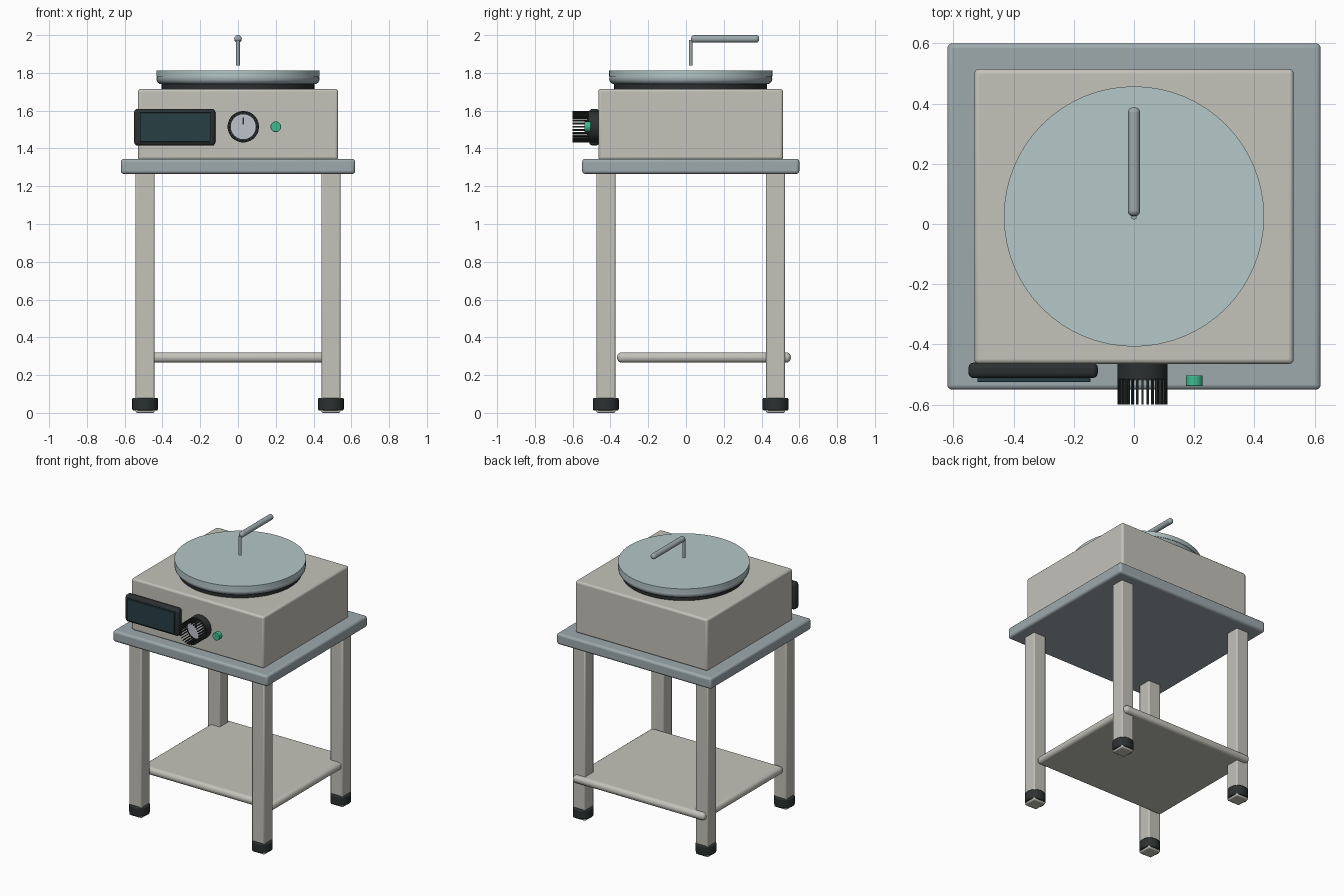
import bpy, math
from mathutils import Vector

if "Cube" in bpy.data.objects:
    bpy.data.objects.remove(bpy.data.objects["Cube"])


def material(name, r, g, b):
    m = bpy.data.materials.new(name)
    m.diffuse_color = (r, g, b, 1)
    m.use_nodes = True
    m.node_tree.nodes["Principled BSDF"].inputs["Base Color"].default_value = m.diffuse_color
    return m


CREAM = material("warm_grey_enamel", 0.55, 0.54, 0.49)
STEEL = material("blue_grey_steel", 0.34, 0.40, 0.42)
PLATE = material("pale_plate", 0.46, 0.57, 0.57)
DARK = material("dark_plastic", 0.025, 0.03, 0.03)
SCREEN = material("screen_glass", 0.02, 0.05, 0.06)
SILVER = material("silver", 0.52, 0.55, 0.60)
GREEN = material("green_lamp", 0.05, 0.50, 0.28)
CY = 0.025  # centre line of the stand in y


def finish(ob, name, mat, bevel=0.0, segments=3):
    ob.name = name
    ob.data.materials.append(mat)
    if bevel:
        mod = ob.modifiers.new("bevel", 'BEVEL')
        mod.width = bevel
        mod.segments = segments
        mod.limit_method = 'ANGLE'
        mod.angle_limit = math.radians(40)
    bpy.ops.object.shade_smooth_by_angle(angle=math.radians(35))
    return ob


def box(name, mat, x, y, z, bevel=0.0, segments=3):
    """Box from (min, max) pairs."""
    bpy.ops.mesh.primitive_cube_add(size=1, location=[(a + b) / 2 for a, b in (x, y, z)])
    ob = bpy.context.object
    ob.scale = [b - a for a, b in (x, y, z)]
    bpy.ops.object.transform_apply(location=False, rotation=False, scale=True)
    return finish(ob, name, mat, bevel, segments)


def rod(name, mat, start, end, radius, bevel=0.0, sides=32):
    """Cylinder between two points."""
    a, b = Vector(start), Vector(end)
    bpy.ops.mesh.primitive_cylinder_add(vertices=sides, radius=radius, depth=(b - a).length,
                                        location=(a + b) / 2)
    ob = bpy.context.object
    ob.rotation_euler = (b - a).to_track_quat('Z', 'Y').to_euler()
    return finish(ob, name, mat, bevel)


# Stand: legs, feet, table top and lower shelf
for sx, side in ((-1, "left"), (1, "right")):
    for sy, end in ((-1, "front"), (1, "back")):
        x, y = sx * 0.492, CY + sy * 0.449
        box(f"{end}_{side}_leg", CREAM, (x - 0.05, x + 0.05), (y - 0.05, y + 0.05),
            (0, 1.28), 0.008, 2)
        rod(f"{end}_{side}_foot", DARK, (x, y, 0.012), (x, y, 0.08), 0.068, 0.008)
box("table_top", STEEL, (-0.62, 0.62), (CY - 0.575, CY + 0.575), (1.265, 1.345), 0.016)
box("lower_shelf", CREAM, (-0.53, 0.53), (-0.365, 0.555), (0.266, 0.321), 0.025, 4)

# Machine body
box("body", CREAM, (-0.53, 0.53), (CY - 0.489, CY + 0.489), (1.34, 1.715), 0.014)

# Cooking plate: dark base, rounded rim and flat disc
rod("plate_base", DARK, (0, CY, 1.71), (0, CY, 1.75), 0.405, sides=64)
bpy.ops.mesh.primitive_torus_add(location=(0, CY, 1.768), major_radius=0.404, minor_radius=0.028,
                                 major_segments=64, minor_segments=16)
finish(bpy.context.object, "plate_rim", STEEL)
rod("cooking_plate", PLATE, (0, CY, 1.745), (0, CY, 1.785), 0.41, sides=64)
rod("plate_disc", PLATE, (0, CY, 1.78), (0, CY, 1.813), 0.432, sides=64)

# Batter spreader
rod("spreader_stem", STEEL, (0, CY, 1.838), (0, CY, 1.975), 0.01, sides=20)
rod("spreader_handle", STEEL, (0, 0.027, 1.98), (0, 0.387, 1.98), 0.02, 0.015, 24)

# Display
box("display_housing", DARK, (-0.55, -0.12), (-0.512, -0.46), (1.415, 1.61), 0.018)
box("display_screen", SCREEN, (-0.52, -0.145), (-0.525, -0.511), (1.435, 1.59), 0.003, 2)

# Control knob with grip ribs reaching forward
KX, KZ = 0.028, 1.515
rod("knob_body", DARK, (KX, -0.46, KZ), (KX, -0.516, KZ), 0.083, 0.004, 48)
rod("knob_cap", SILVER, (KX, -0.51, KZ), (KX, -0.522, KZ), 0.066, sides=48)
box("knob_pointer", DARK, (KX - 0.003, KX + 0.003), (-0.525, -0.52), (KZ + 0.012, KZ + 0.05))
for i in range(28):
    a = 2 * math.pi * i / 28
    x, z = KX + 0.077 * math.cos(a), KZ + 0.077 * math.sin(a)
    rib = box(f"knob_rib_{i + 1}", DARK, (x - 0.006, x + 0.006), (-0.60, -0.51),
              (z - 0.003, z + 0.003))
    rib.rotation_euler.y = -a

# Indicator lamp
rod("indicator_lamp", GREEN, (0.2, -0.503, KZ), (0.2, -0.538, KZ), 0.028, 0.003)
